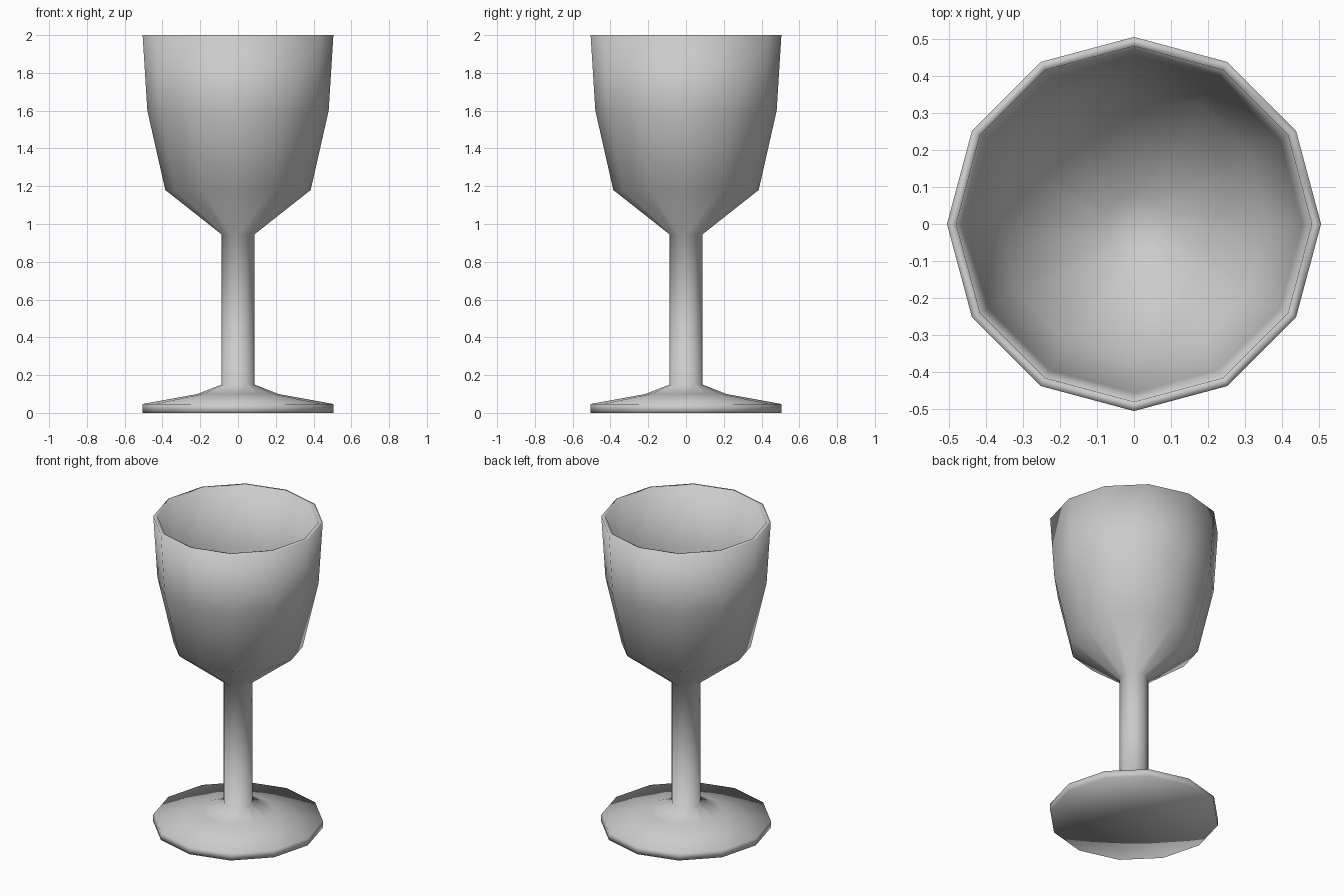
import bpy, bmesh, math

if "Cube" in bpy.data.objects:
    bpy.data.objects.remove(bpy.data.objects["Cube"])

SIDES = 12

# Half profile (radius, height): foot, stem, bowl outside, rim, bowl inside
profile = [
    (0.0, 0.0), (0.505, 0.0), (0.505, 0.047),
    (0.215, 0.10), (0.087, 0.15),
    (0.087, 0.945), (0.385, 1.18), (0.48, 1.60), (0.505, 2.0),
    (0.48, 2.0), (0.455, 1.60), (0.365, 1.20), (0.08, 0.975), (0.0, 0.97),
]

# Lathe the profile around z
bm = bmesh.new()
verts = [bm.verts.new((r, 0, z)) for r, z in profile]
edges = [bm.edges.new(pair) for pair in zip(verts, verts[1:])]
bmesh.ops.spin(bm, geom=verts + edges, cent=(0, 0, 0), axis=(0, 0, 1),
               angle=math.tau, steps=SIDES, use_merge=True)
bmesh.ops.remove_doubles(bm, verts=bm.verts, dist=1e-4)
bmesh.ops.recalc_face_normals(bm, faces=bm.faces)
for face in bm.faces:
    face.smooth = True

mesh = bpy.data.meshes.new("goblet")
bm.to_mesh(mesh)
bm.free()
goblet = bpy.data.objects.new("goblet", mesh)
bpy.context.collection.objects.link(goblet)
